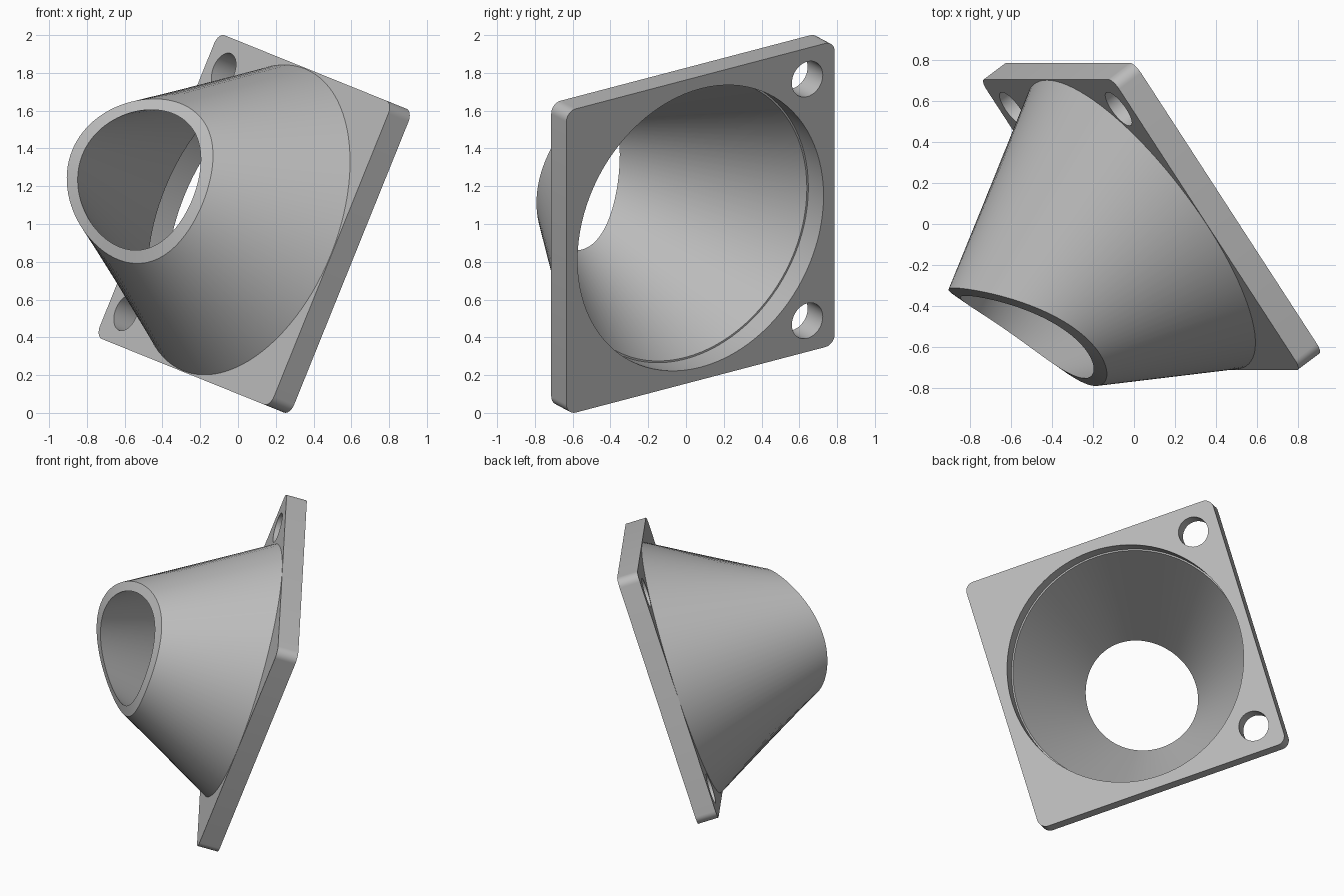
import bpy, bmesh
from math import sin, cos, pi, radians
from mathutils import Matrix, Vector

cube = bpy.data.objects.get("Cube")
if cube:
    bpy.data.objects.remove(cube, do_unlink=True)

grey = bpy.data.materials.new("plain_grey")
grey.use_nodes = True
COLOUR = (0.5, 0.5, 0.5, 1)
grey.diffuse_color = COLOUR
grey.node_tree.nodes["Principled BSDF"].inputs["Base Color"].default_value = COLOUR

# Tilted frame: u and v lie in the mounting plate, w points along the duct
lean, turn = radians(22), radians(35)
u = Vector((sin(lean), 0, cos(lean)))
v = Vector((-sin(turn) * cos(lean), cos(turn), sin(turn) * sin(lean)))
w = u.cross(v)
frame = Matrix((u, v, w)).transposed().to_4x4()
frame.translation = (0.139, 0.077, 0.979)

HALF, THICK, CORNER = 0.867, 0.14, 0.06
BORE, DUCT_R = 0.795, 0.862
SEGMENTS = 96


def circle(cx, cy, rx, ry=None, n=SEGMENTS):
    ry = ry or rx
    return [(cx + rx * cos(2 * pi * i / n), cy + ry * sin(2 * pi * i / n))
            for i in range(n)]


def finish(name, mesh):
    obj = bpy.data.objects.new(name, mesh)
    bpy.context.collection.objects.link(obj)
    mesh.materials.clear()
    mesh.materials.append(grey)
    obj.matrix_world = frame
    bpy.ops.object.select_all(action='DESELECT')
    obj.select_set(True)
    bpy.context.view_layer.objects.active = obj
    bpy.ops.object.shade_smooth_by_angle(angle=radians(30))
    return obj


# Mounting plate: rounded square with a large bore and two screw holes
outline = []
for k, (sx, sy) in enumerate([(1, 1), (-1, 1), (-1, -1), (1, -1)]):
    for i in range(9):
        a = pi / 2 * (k + i / 8)
        outline.append((sx * (HALF - CORNER) + CORNER * cos(a),
                        sy * (HALF - CORNER) + CORNER * sin(a)))
loops = [outline, circle(0, 0, BORE)]
loops += [circle(s * 0.69, 0.69, 0.1, n=40) for s in (1, -1)]

curve = bpy.data.curves.new("plate_profile", 'CURVE')
curve.dimensions = '2D'
curve.fill_mode = 'BOTH'
curve.extrude = THICK / 2
for loop in loops:
    spline = curve.splines.new('POLY')
    spline.points.add(len(loop) - 1)
    for point, (x, y) in zip(spline.points, loop):
        point.co = (x, y, 0, 1)
    spline.use_cyclic_u = True
helper = bpy.data.objects.new("plate_profile", curve)
bpy.context.collection.objects.link(helper)
depsgraph = bpy.context.evaluated_depsgraph_get()
plate_mesh = bpy.data.meshes.new_from_object(helper.evaluated_get(depsgraph))
bpy.data.objects.remove(helper, do_unlink=True)
plate_mesh.transform(Matrix.Translation((0, 0, THICK / 2)))
bm = bmesh.new()
bm.from_mesh(plate_mesh)
bmesh.ops.remove_doubles(bm, verts=bm.verts, dist=0.0001)
bmesh.ops.recalc_face_normals(bm, faces=bm.faces)
bm.to_mesh(plate_mesh)
bm.free()
finish("mounting_plate", plate_mesh)


# Duct: round base tapering to a slanted, curved mouth
def mouth_height(x, y):
    return 0.995 + 0.41 * y - 0.43 * x * x


def base_ring(r):
    return [(x, y, THICK) for x, y in circle(0, 0, r)]


def mouth_ring(rx, ry):
    return [(x, y, mouth_height(x, y)) for x, y in circle(0, -0.1, rx, ry)]


bm = bmesh.new()
rings = [[bm.verts.new(p) for p in ring] for ring in (
    base_ring(DUCT_R), mouth_ring(0.445, 0.41),
    mouth_ring(0.38, 0.345), base_ring(BORE - 0.01))]
for k in range(4):
    a, b = rings[k], rings[(k + 1) % 4]
    for i in range(SEGMENTS):
        j = (i + 1) % SEGMENTS
        bm.faces.new((a[i], a[j], b[j], b[i]))
bmesh.ops.recalc_face_normals(bm, faces=bm.faces)
duct_mesh = bpy.data.meshes.new("tapered_duct")
bm.to_mesh(duct_mesh)
bm.free()
finish("tapered_duct", duct_mesh)
